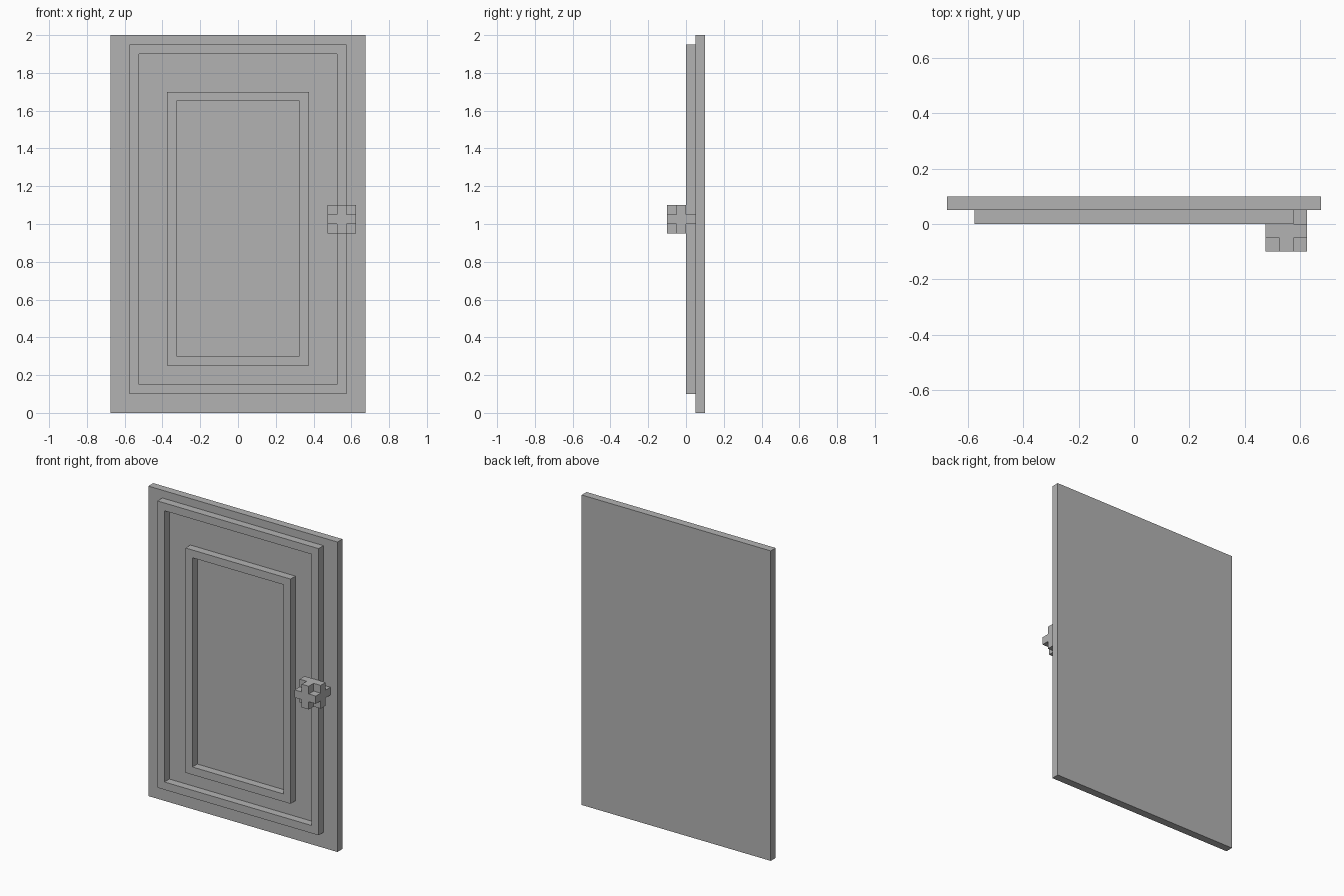
import bpy
import bmesh
from itertools import product
from mathutils import Vector

default = bpy.data.objects.get("Cube")
if default:
    bpy.data.objects.remove(default, do_unlink=True)

UNIT = 0.05  # size of one block; every part is a whole number of blocks

grey = bpy.data.materials.new("plain grey")
grey.use_nodes = True
colour = (0.45, 0.45, 0.45, 1)
grey.diffuse_color = colour
grey.node_tree.nodes["Principled BSDF"].inputs["Base Color"].default_value = colour


def finish(name, bm):
    """Turn a bmesh into a flat-shaded grey object."""
    bmesh.ops.remove_doubles(bm, verts=bm.verts, dist=0.0001)
    bmesh.ops.recalc_face_normals(bm, faces=bm.faces)
    mesh = bpy.data.meshes.new(name)
    bm.to_mesh(mesh)
    bm.free()
    mesh.materials.append(grey)
    obj = bpy.data.objects.new(name, mesh)
    bpy.context.collection.objects.link(obj)
    return obj


def panel(name, half_width, y0, y1, z0, z1):
    """Solid rectangular board."""
    bm = bmesh.new()
    bmesh.ops.create_cube(bm, size=1)
    bmesh.ops.scale(bm, vec=(2 * half_width, y1 - y0, z1 - z0), verts=bm.verts)
    bmesh.ops.translate(bm, vec=(0, (y0 + y1) / 2, (z0 + z1) / 2), verts=bm.verts)
    return finish(name, bm)


def frame(name, half_width, z0, z1):
    """Rectangular moulding one block wide and deep, on the door's front."""
    bm = bmesh.new()

    def loop(y, inset):
        w, low, high = half_width - inset, z0 + inset, z1 - inset
        return [bm.verts.new((x, y, z))
                for x, z in ((-w, low), (w, low), (w, high), (-w, high))]

    rings = [loop(UNIT, 0), loop(0, 0), loop(0, UNIT), loop(UNIT, UNIT)]
    for a, b in zip(rings, rings[1:] + rings[:1]):
        for i in range(4):
            j = (i + 1) % 4
            bm.faces.new((a[i], a[j], b[j], b[i]))
    return finish(name, bm)


def knob(name, centre):
    """Three-block cube with its eight corner blocks left out."""
    cells = {c for c in product((-1, 0, 1), repeat=3) if 0 in c}
    bm = bmesh.new()
    for cell in cells:
        for axis, side in product(range(3), (-1, 1)):
            step = Vector((0, 0, 0))
            step[axis] = side
            if tuple(int(v) for v in Vector(cell) + step) in cells:
                continue
            u, v = Vector((0, 0, 0)), Vector((0, 0, 0))
            u[(axis + 1) % 3] = v[(axis + 2) % 3] = 0.5
            mid = Vector(cell) + step / 2
            bm.faces.new([bm.verts.new(Vector(centre) + UNIT * (mid + p))
                          for p in (u + v, v - u, -u - v, u - v)])
    return finish(name, bm)


# Door board, two raised frames and the handle
panel("door_board", 0.675, 0.05, 0.1, 0, 2)
frame("outer_frame", 0.575, 0.1, 1.95)
frame("inner_frame", 0.375, 0.25, 1.7)
knob("door_knob", (0.55, -0.025, 1.025))
